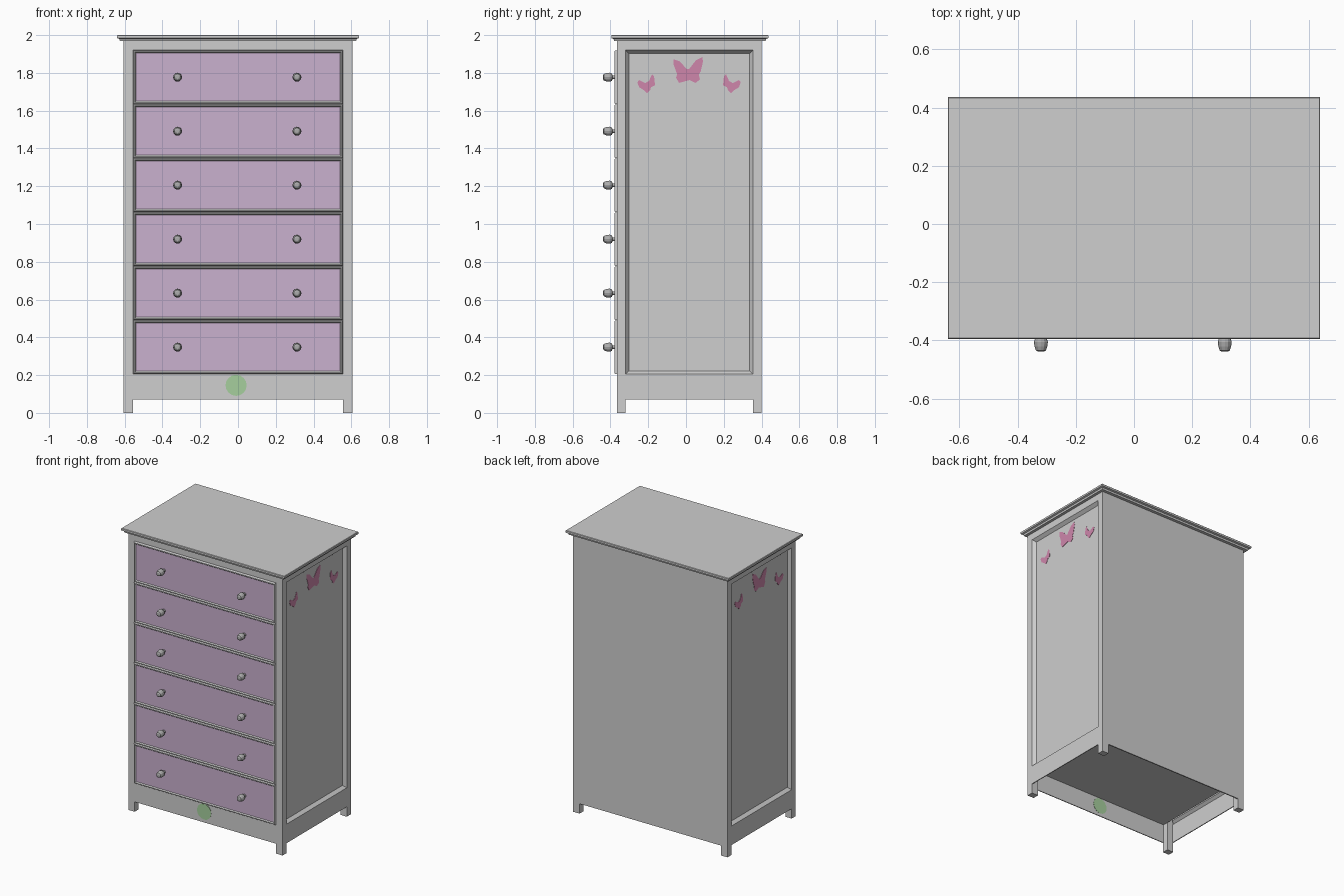
import bpy, bmesh, math
from mathutils import Matrix, Vector

if "Cube" in bpy.data.objects:
    bpy.data.objects.remove(bpy.data.objects["Cube"])


def material(name, rgb):
    m = bpy.data.materials.new(name)
    m.diffuse_color = (*rgb, 1)
    m.use_nodes = True
    m.node_tree.nodes["Principled BSDF"].inputs["Base Color"].default_value = m.diffuse_color
    return m


GREY = material("painted_grey", (0.62, 0.62, 0.62))
LILAC = material("lilac", (0.59, 0.44, 0.62))
PINK = material("pink", (0.62, 0.24, 0.41))
GREEN = material("green", (0.38, 0.62, 0.34))
METAL = material("knob_grey", (0.42, 0.42, 0.42))


def finish(bm, name, mats, recalc=True):
    if recalc:
        bmesh.ops.recalc_face_normals(bm, faces=bm.faces)
    me = bpy.data.meshes.new(name)
    bm.to_mesh(me)
    bm.free()
    for m in mats:
        me.materials.append(m)
    ob = bpy.data.objects.new(name, me)
    bpy.context.collection.objects.link(ob)
    return ob


def box(name, x0, x1, y0, y1, z0, z1, mat=GREY):
    bm = bmesh.new()
    bmesh.ops.create_cube(bm, size=1)
    for v in bm.verts:
        v.co = Vector((x0 + (v.co.x + .5) * (x1 - x0),
                       y0 + (v.co.y + .5) * (y1 - y0),
                       z0 + (v.co.z + .5) * (z1 - z0)))
    return finish(bm, name, [mat])


def loft_rects(name, w, h, rings, place, mats):
    """Nested rectangles (inset, outward offset) joined by strips; last ring capped."""
    bm = bmesh.new()
    loops = []
    for inset, out in rings:
        a, b = w / 2 - inset, h / 2 - inset
        loops.append([bm.verts.new(place @ Vector((sx * a, sy * b, out)))
                      for sx, sy in ((-1, -1), (1, -1), (1, 1), (-1, 1))])
    for lo, hi in zip(loops, loops[1:]):
        for i in range(4):
            j = (i + 1) % 4
            bm.faces.new((lo[i], lo[j], hi[j], hi[i]))
    cap = bm.faces.new(loops[-1])
    cap.material_index = len(mats) - 1
    return finish(bm, name, mats, recalc=False)


# body extents
X, XI = 0.605, 0.555
Y0, Y0I, Y1I, Y1 = -0.365, -0.32, 0.355, 0.40
ZB, ZL, ZH, ZT = 0.07, 0.205, 1.92, 1.97

# corner posts, standing on the floor as feet
for sx, side in ((-1, "left"), (1, "right")):
    xa, xb = sorted((sx * XI, sx * X))
    box(f"front_post_{side}", xa, xb, Y0, Y0I, 0, ZT)
    box(f"back_post_{side}", xa, xb, Y1I, Y1, 0, ZT)
    # side rails
    xa, xb = sorted((sx * (X - 0.006), sx * X))
    box(f"side_lower_rail_{side}", xa, xb, Y0I, Y1I, ZB, ZL)
    box(f"side_upper_rail_{side}", xa, xb, Y0I, Y1I, ZH, ZT)
    # recessed side panel with sloped surround
    yc, zc = (Y0I + Y1I) / 2, (ZL + ZH) / 2
    place = Matrix(((0, 0, sx, sx * X), (sx, 0, 0, yc), (0, 1, 0, zc), (0, 0, 0, 1)))
    loft_rects(f"side_panel_{side}", Y1I - Y0I, ZH - ZL,
               [(0, 0), (0.018, -0.022)], place, [GREY])

# front rails, back board and base board
box("front_apron", -XI, XI, Y0, Y0 + 0.006, ZB, ZL)
box("front_top_rail", -XI, XI, Y0, Y0 + 0.006, ZH, ZT)
box("back_board", -XI, XI, Y1 - 0.008, Y1, ZB, ZT)
box("base_board", -XI, XI, Y0 + 0.006, Y1 - 0.008, ZL, ZL + 0.02)

# top slab with a tapered lower moulding
bm = bmesh.new()
loops = []
for inset, z in ((0.015, 1.968), (0.012, 1.98), (0, 1.984), (0, 1.997), (0.003, 2.0)):
    loops.append([bm.verts.new((sx * (0.64 - inset), 0.0205 + sy * (0.416 - inset), z))
                  for sx, sy in ((-1, -1), (1, -1), (1, 1), (-1, 1))])
for lo, hi in zip(loops, loops[1:]):
    for i in range(4):
        bm.faces.new((lo[i], lo[i - 1], hi[i - 1], hi[i]))
bm.faces.new(loops[0])
bm.faces.new(loops[-1])
finish(bm, "top_slab", [GREY])

# knob profile: (radius, distance in front of the drawer panel)
KNOB = [(0.012, 0), (0.010, 0.004), (0.010, 0.018), (0.020, 0.022), (0.024, 0.034),
        (0.022, 0.050), (0.017, 0.064), (0.009, 0.068)]


def knob(name, x, y, z, sides=12):
    bm = bmesh.new()
    rings = [[bm.verts.new((x + r * math.cos(2 * math.pi * i / sides), y - d,
                            z + r * math.sin(2 * math.pi * i / sides)))
              for i in range(sides)] for r, d in KNOB]
    for lo, hi in zip(rings, rings[1:]):
        for i in range(sides):
            bm.faces.new((lo[i], lo[i - 1], hi[i - 1], hi[i]))
    bm.faces.new(rings[0])
    bm.faces.new(rings[-1])
    finish(bm, name, [METAL])


# six drawers with a raised rim, lilac centre and two knobs each
pitch = (ZH - ZL) / 6
for n in range(6):
    z = ZL + (n + 0.5) * pitch
    place = Matrix(((1, 0, 0, 0), (0, 0, -1, Y0), (0, 1, 0, z), (0, 0, 0, 1)))
    loft_rects(f"drawer_front_{n + 1}", 2 * XI, pitch,
               [(0, -0.003), (0.001, 0.008), (0.005, 0.014), (0.010, 0.014), (0.016, 0.007)],
               place, [GREY, LILAC])
    for x, side in ((-0.32, "left"), (0.312, "right")):
        knob(f"knob_{n + 1}_{side}", x, Y0 - 0.006, z)

# green round spot, showing on both faces of the apron
bm = bmesh.new()
bmesh.ops.create_cone(bm, cap_ends=True, segments=16, radius1=0.056, radius2=0.056, depth=0.008,
                      matrix=Matrix.Translation((-0.01, Y0 + 0.003, 0.146))
                      @ Matrix.Rotation(math.pi / 2, 4, "X"))
finish(bm, "green_spot", [GREEN])

# butterfly outlines as (y, z)
BIG = [(-.066, 1.872), (-.035, 1.862), (.005, 1.82), (.016, 1.82), (.052, 1.866), (.086, 1.884),
       (.09, 1.86), (.078, 1.808), (.068, 1.79), (.074, 1.765), (.05, 1.747), (.02, 1.762),
       (.0, 1.757), (-.037, 1.747), (-.053, 1.775), (-.047, 1.793), (-.066, 1.845)]
SMALL = [(-.258, 1.75), (-.248, 1.762), (-.216, 1.746), (-.196, 1.757), (-.18, 1.793),
         (-.169, 1.783), (-.164, 1.735), (-.185, 1.724), (-.19, 1.708), (-.206, 1.693),
         (-.222, 1.708), (-.248, 1.724)]
MIRRORED = [(0.032 - y, z) for y, z in SMALL]

for sx, side in ((-1, "left"), (1, "right")):
    for part, pts in (("middle", BIG), ("front", SMALL), ("back", MIRRORED)):
        bm = bmesh.new()
        x = sx * (X - 0.022)
        face = bm.faces.new([bm.verts.new((x, y, z)) for y, z in pts])
        new = bmesh.ops.extrude_face_region(bm, geom=[face])["geom"]
        bmesh.ops.translate(bm, vec=(sx * 0.002, 0, 0),
                            verts=[g for g in new if isinstance(g, bmesh.types.BMVert)])
        finish(bm, f"butterfly_{part}_{side}", [PINK])
